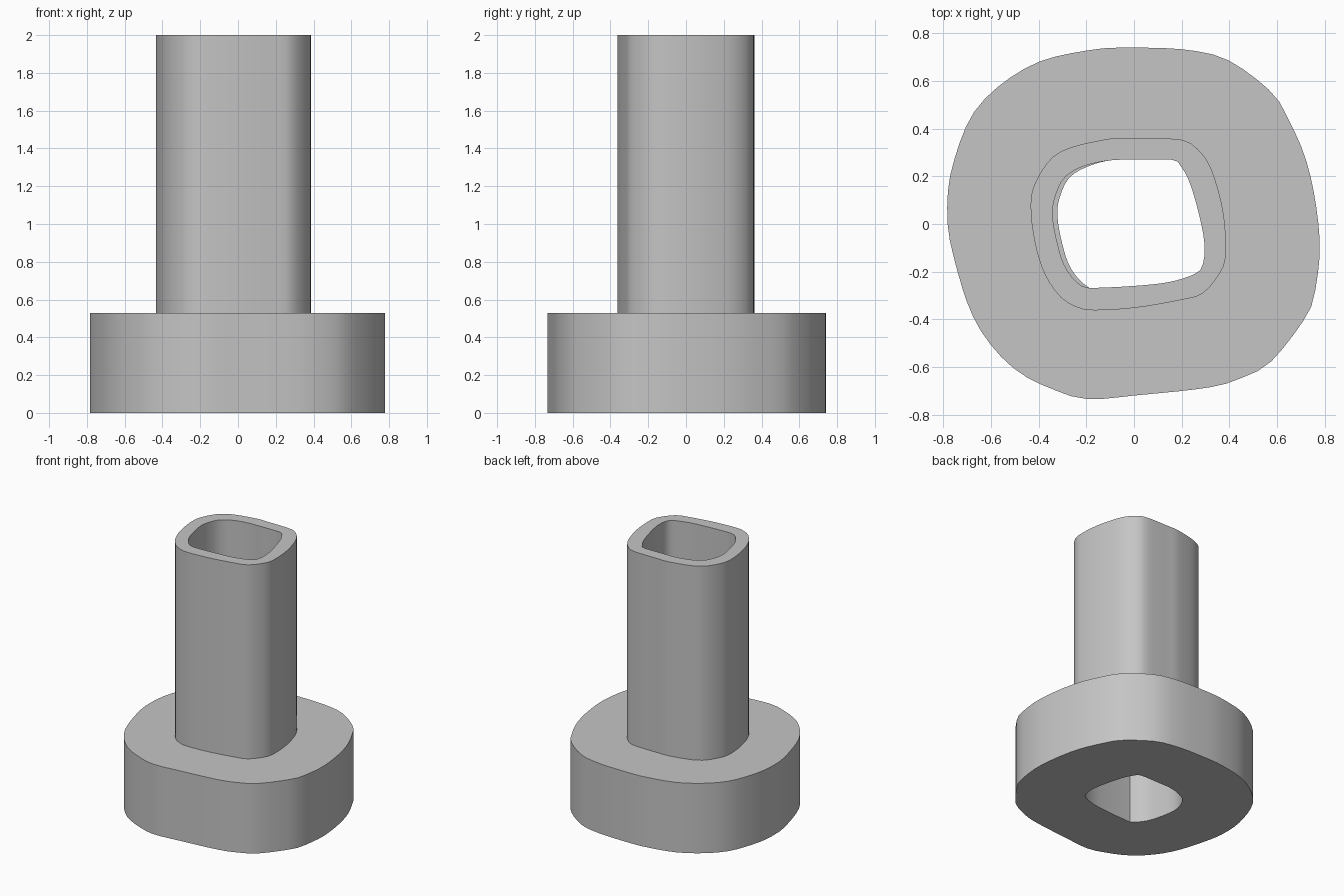
import bpy
import bmesh
import math
from mathutils import Vector

SEGMENTS = 72
BASE_HEIGHT = 0.53
TOTAL_HEIGHT = 2.0

default_cube = bpy.data.objects.get("Cube")
if default_cube:
    bpy.data.objects.remove(default_cube, do_unlink=True)

grey = bpy.data.materials.new("plain grey")
grey.use_nodes = True
grey_value = (0.56, 0.56, 0.56, 1)
grey.diffuse_color = grey_value
grey.node_tree.nodes["Principled BSDF"].inputs["Base Color"].default_value = grey_value


def smooth_loop(points, steps=8):
    """Closed smooth curve through the given profile points."""
    count = len(points)
    loop = []
    for i in range(count):
        a, b, c, d = (Vector(points[(i + k) % count]) for k in (-1, 0, 1, 2))
        for step in range(steps):
            t = step / steps
            loop.append(b + (c - a) * t / 2
                        + (a * 2 - b * 5 + c * 4 - d) * t * t / 2
                        + (b * 3 - a - c * 3 + d) * t * t * t / 2)
    return loop


def even_ring(points):
    """Resample a profile at equal angles so that rings can be joined."""
    polar = sorted((math.atan2(p.y, p.x), p.length) for p in smooth_loop(points))
    turn = math.tau
    first, last = polar[0], polar[-1]
    polar = [(last[0] - turn, last[1])] + polar + [(first[0] + turn, first[1])]
    ring = []
    for i in range(SEGMENTS):
        angle = -math.pi + turn * i / SEGMENTS
        for (a, ra), (b, rb) in zip(polar, polar[1:]):
            if a <= angle <= b:
                radius = ra + (rb - ra) * (angle - a) / max(b - a, 1e-9)
                ring.append((radius * math.cos(angle), radius * math.sin(angle)))
                break
    return ring


def hollow_part(name, outer, inner, bottom, top, closed_bottom):
    """Upright hollow prism between an outer and an inner profile."""
    bm = bmesh.new()

    def level(ring, z):
        return [bm.verts.new((x, y, z)) for x, y in ring]

    outer, inner = even_ring(outer), even_ring(inner)
    rings = [level(outer, bottom), level(outer, top),
             level(inner, top), level(inner, bottom)]
    bands = list(zip(rings, rings[1:]))
    if closed_bottom:
        bands.append((rings[-1], rings[0]))
    for low, high in bands:
        for i in range(SEGMENTS):
            j = (i + 1) % SEGMENTS
            bm.faces.new((low[i], low[j], high[j], high[i]))
    mesh = bpy.data.meshes.new(name)
    bm.to_mesh(mesh)
    bm.free()
    mesh.materials.append(grey)
    part = bpy.data.objects.new(name, mesh)
    bpy.context.collection.objects.link(part)
    bpy.ops.object.select_all(action="DESELECT")
    part.select_set(True)
    bpy.context.view_layer.objects.active = part
    bpy.ops.object.shade_smooth_by_angle(angle=math.radians(35))
    return part


# Profiles, clockwise from the back
base_profile = [
    (0, .74), (.23, .73), (.4, .685), (.58, .55), (.65, .435), (.715, .29),
    (.757, .12), (.78, -.085), (.765, -.25), (.73, -.375), (.58, -.573),
    (.465, -.64), (.32, -.685), (0, -.72), (-.17, -.735), (-.285, -.715),
    (-.5, -.61), (-.665, -.41), (-.76, -.125), (-.784, .055), (-.76, .25),
    (-.657, .49), (-.435, .665), (-.185, .73)]
tube_profile = [
    (0, .36), (.19, .355), (.255, .325), (.31, .26), (.347, .165), (.376, .04),
    (.386, -.105), (.37, -.19), (.29, -.29), (.19, -.32), (0, -.352),
    (-.18, -.362), (-.25, -.345), (-.31, -.305), (-.37, -.22), (-.41, -.105),
    (-.433, .05), (-.418, .165), (-.32, .297), (-.12, .355)]
bore_profile = [
    (0, .27), (.16, .27), (.19, .25), (.225, .195), (.26, .09), (.29, -.04),
    (.296, -.12), (.285, -.18), (.255, -.21), (.15, -.243), (0, -.26),
    (-.18, -.268), (-.22, -.26), (-.27, -.21), (-.31, -.125), (-.342, .04),
    (-.32, .145), (-.28, .205), (-.205, .245), (-.1, .267)]
# The opening through the base is slightly narrower on one side
base_bore = [(x + .02 if x < -.2 else x, y) for x, y in bore_profile]

hollow_part("base_flange", base_profile, base_bore, 0, BASE_HEIGHT, True)
hollow_part("upright_tube", tube_profile, bore_profile, BASE_HEIGHT, TOTAL_HEIGHT, False)
